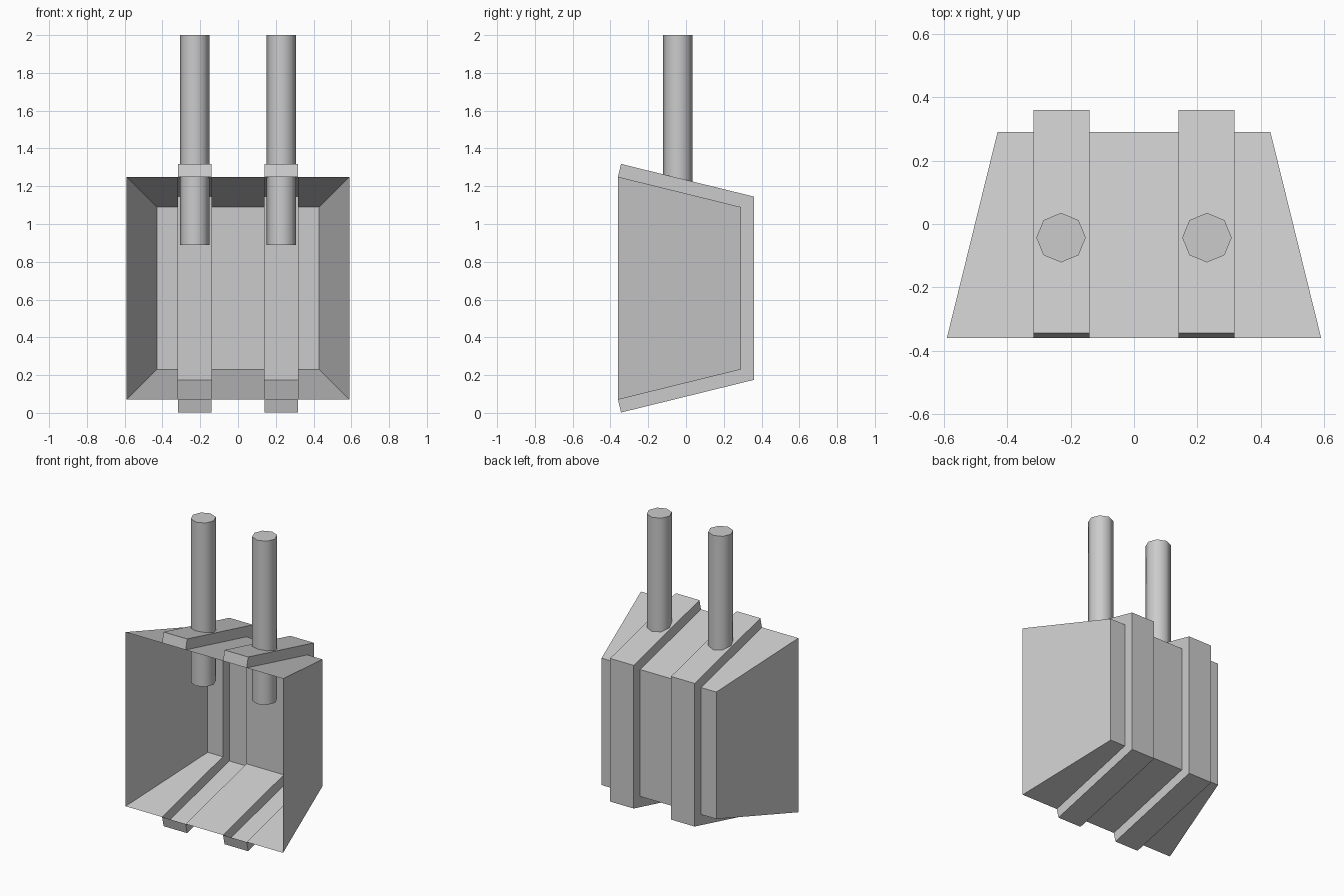
import bpy, bmesh

if "Cube" in bpy.data.objects:
    bpy.data.objects.remove(bpy.data.objects["Cube"])

ZC = 0.66                      # mid height of the bucket
HALF = [(-0.36, 0.59), (0.29, 0.43)]                    # wall profile (y, dz)
RAISED = [(-0.36, 0.59), (-0.344, 0.658), (0.36, 0.485)]  # rib profile


def profile(half):
    """Mirror a half profile about the mid height."""
    return ([(y, ZC + d) for y, d in half] +
            [(y, ZC - d) for y, d in reversed(half)])


def make_object(name, bm):
    me = bpy.data.meshes.new(name)
    bm.to_mesh(me)
    bm.free()
    ob = bpy.data.objects.new(name, me)
    bpy.context.collection.objects.link(ob)
    return ob


bm = bmesh.new()


def face(pts):
    bm.faces.new([bm.verts.new(p) for p in pts])


def sweep(left, right):
    """Quads between two matching open rows of points."""
    for i in range(len(left) - 1):
        face([left[i], left[i + 1], right[i + 1], right[i]])


def at(x, half):
    return [(x, y, z) for y, z in profile(half)]


def flared(s):
    """Corner row of the tapered side wall: x equals the half height."""
    ds = [d for _, d in HALF]
    return [(s * d, y, z) for d, (y, z) in zip(ds + ds[::-1], profile(HALF))]


# Plain strips of the open-fronted bucket
sweep(at(-0.14, HALF), at(0.14, HALF))
for s in (-1, 1):
    sweep(at(s * 0.317, HALF), flared(s))
    face(flared(s))
    # Raised hollow rib running over the top, back and bottom
    sweep(at(s * 0.14, RAISED), at(s * 0.317, RAISED))
    for x in (s * 0.14, s * 0.317):
        a, b = at(x, HALF), at(x, RAISED)
        face([a[0], b[0], b[1], b[2], a[1]])
        face([a[1], b[2], b[3], a[2]])
        face([a[2], b[3], b[4], b[5], a[3]])

bmesh.ops.remove_doubles(bm, verts=bm.verts, dist=0.0005)
# Split the concave rib sides cleanly
bmesh.ops.recalc_face_normals(bm, faces=bm.faces)
make_object("ribbed_bucket", bm)

# Octagonal support rods
for s, side in ((-1, "left"), (1, "right")):
    bpy.ops.mesh.primitive_cylinder_add(vertices=8, radius=0.078, depth=1.11,
                                        location=(s * 0.23, -0.043, 1.445))
    rod = bpy.context.object
    rod.name = side + "_rod"
    bpy.ops.object.shade_smooth_by_angle(angle=1.0)
